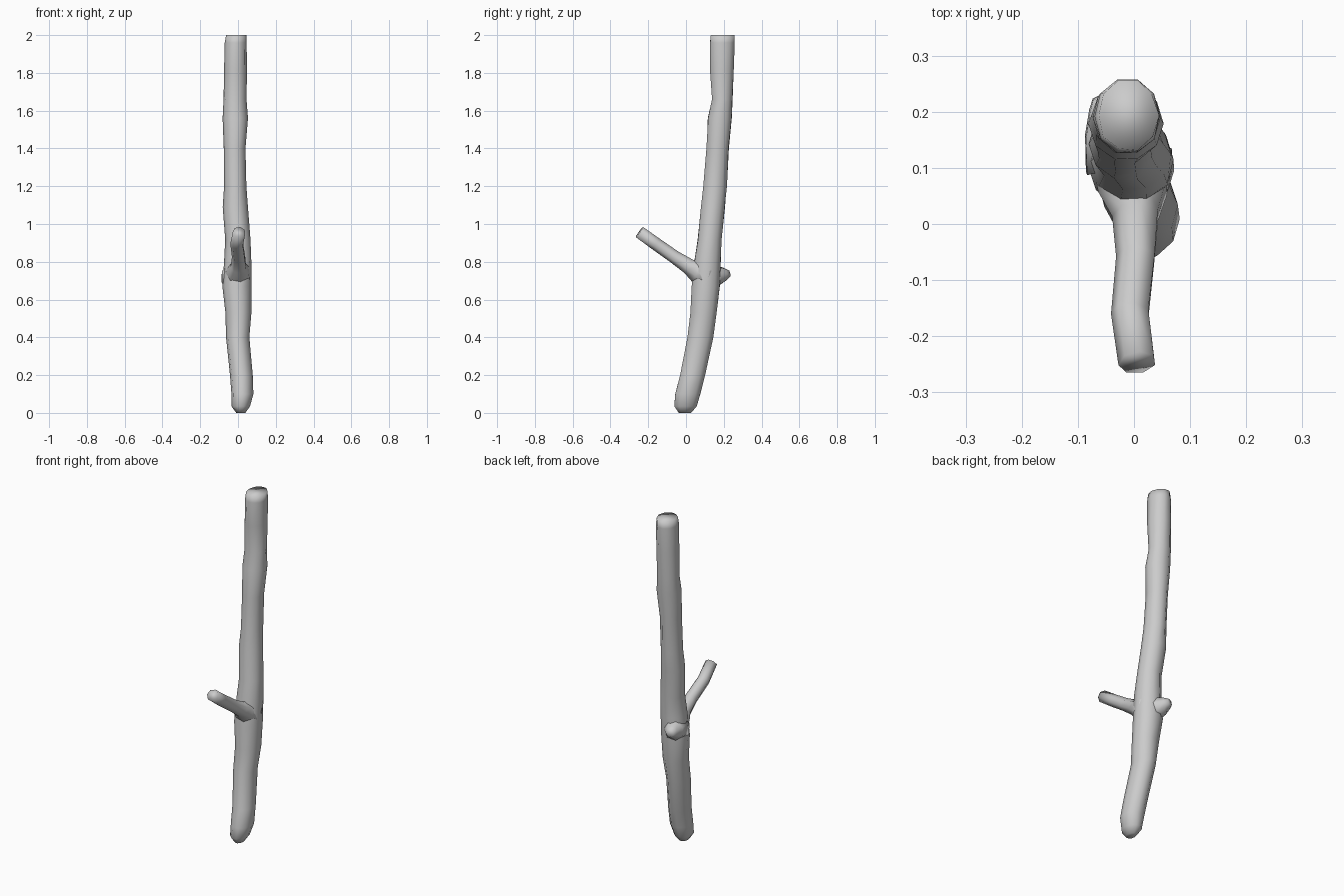
import bpy
import bmesh
import math
import random
from mathutils import Vector

random.seed(4)

default_cube = bpy.data.objects.get("Cube")
if default_cube:
    bpy.data.objects.remove(default_cube, do_unlink=True)

# One plain grey for the whole stick
grey = bpy.data.materials.new("plain_grey")
grey.use_nodes = True
colour = (0.6, 0.6, 0.6, 1)
grey.diffuse_color = colour
grey.node_tree.nodes["Principled BSDF"].inputs["Base Color"].default_value = colour


def oval(centre, side, up, radius_side, radius_up, count, wobble=0):
    """Points of an oval ring in the plane of the two axes."""
    points = []
    for i in range(count):
        angle = math.tau * i / count
        scale = 1 + random.uniform(-wobble, 0)
        points.append(centre + scale * (side * radius_side * math.cos(angle)
                                        + up * radius_up * math.sin(angle)))
    return points


def loft(name, rings):
    """Skin a row of rings, close both ends and shade smooth."""
    bm = bmesh.new()
    loops = [[bm.verts.new(p) for p in ring] for ring in rings]
    count = len(loops[0])
    for low, high in zip(loops, loops[1:]):
        for i in range(count):
            j = (i + 1) % count
            bm.faces.new((low[i], low[j], high[j], high[i]))
    bm.faces.new(loops[0][::-1])
    bm.faces.new(loops[-1])
    bmesh.ops.recalc_face_normals(bm, faces=bm.faces)
    mesh = bpy.data.meshes.new(name)
    bm.to_mesh(mesh)
    bm.free()
    mesh.materials.append(grey)
    mesh.shade_smooth()
    obj = bpy.data.objects.new(name, mesh)
    bpy.context.collection.objects.link(obj)
    return obj


def limb(name, path, count):
    """Tapered limb along (point, radius) pairs, with rings square to the path."""
    points = [Vector(p) for p, r in path]
    rings = []
    for i, (p, r) in enumerate(path):
        along = (points[min(i + 1, len(path) - 1)] - points[max(i - 1, 0)]).normalized()
        side = along.cross(Vector((0, 0, 1))).normalized()
        rings.append(oval(points[i], side, side.cross(along), r, r, count))
    return loft(name, rings)


# Trunk: height, left and right edge, front and back edge
trunk_sections = [
    (0, -.01, .04, -.04, .03),
    (.035, -.035, .065, -.066, .063),
    (.1, -.038, .084, -.062, .08),
    (.2, -.045, .08, -.035, .105),
    (.4, -.066, .062, .0, .15),
    (.53, -.07, .074, .018, .168),
    (.67, -.087, .074, .025, .185),
    (.8, -.075, .074, .04, .19),
    (.92, -.068, .07, .058, .192),
    (1.09, -.085, .055, .075, .21),
    (1.2, -.077, .047, .087, .22),
    (1.4, -.077, .043, .105, .23),
    (1.56, -.082, .056, .11, .248),
    (1.66, -.08, .048, .135, .25),
    (1.82, -.077, .048, .123, .257),
    (1.96, -.072, .048, .122, .262),
    (2, -.066, .045, .128, .26),
]
X, Y = Vector((1, 0, 0)), Vector((0, 1, 0))
trunk_rings = []
for z, left, right, front, back in trunk_sections:
    centre = Vector(((left + right) / 2, (front + back) / 2, z))
    trunk_rings.append(oval(centre, X, Y, (right - left) / 2, (back - front) / 2, 10, .06))
loft("trunk", trunk_rings)

# Side branch, flared where it leaves the trunk
limb("branch", [
    ((0, .12, .72), .075),
    ((0, .06, .75), .064),
    ((.004, .015, .775), .043),
    ((.004, -.06, .825), .036),
    ((-.006, -.16, .895), .035),
    ((.006, -.247, .957), .034),
], 7)

# Stub of a broken twig at the back
limb("twig_stub", [
    ((-.02, .11, .72), .075),
    ((-.038, .17, .727), .056),
    ((-.05, .21, .734), .034),
    ((-.056, .228, .737), .02),
], 7)
